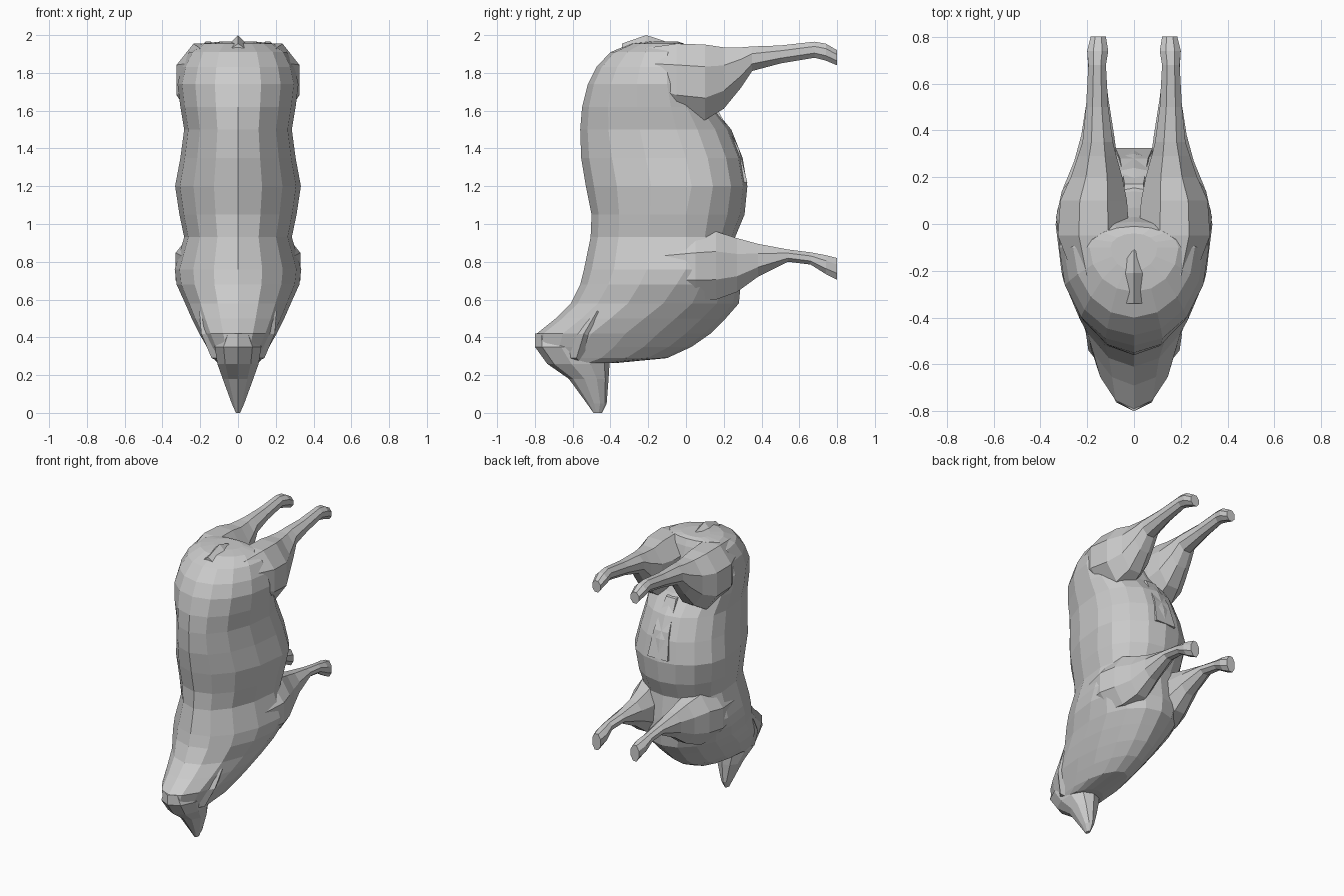
import bpy, bmesh, math
from mathutils import Vector


def loft(name, rings):
    """Skin a list of closed point rings and cap both ends, faces left flat."""
    bm = bmesh.new()
    loops = [[bm.verts.new(p) for p in ring] for ring in rings]
    n = len(loops[0])
    for a, b in zip(loops, loops[1:]):
        for i in range(n):
            j = (i + 1) % n
            bm.faces.new((a[i], a[j], b[j], b[i]))
    bm.faces.new(loops[0])
    bm.faces.new(loops[-1])
    bmesh.ops.recalc_face_normals(bm, faces=bm.faces)
    mesh = bpy.data.meshes.new(name)
    bm.to_mesh(mesh)
    bm.free()
    ob = bpy.data.objects.new(name, mesh)
    bpy.context.collection.objects.link(ob)
    return ob


def egg(z, back, wide, belly, half, n=16):
    """Horizontal section, widest at y = wide."""
    pts = []
    for i in range(n):
        t = 2 * math.pi * i / n
        c = math.cos(t)
        y = wide + c * ((belly - wide) if c > 0 else (wide - back))
        pts.append((half * math.sin(t), y, z))
    return pts


def limb(name, rows, side, n=8):
    """Leg running along +y; rows are y, inner x, outer x, low z, high z."""
    rings = []
    for y, x0, x1, z0, z1 in rows:
        ring = []
        for i in range(n):
            t = 2 * math.pi * (i + 0.5) / n
            k = 1 / math.cos(math.pi / n)
            ring.append((side * ((x0 + x1) / 2 + k * math.cos(t) * (x1 - x0) / 2), y,
                         (z0 + z1) / 2 + k * math.sin(t) * (z1 - z0) / 2))
        rings.append(ring)
    return loft(name, rings)


# Torso, neck and chest, nose end first
torso = [
    (0.265, -0.70, -0.52, -0.36, 0.11),
    (0.29, -0.74, -0.45, -0.10, 0.13),
    (0.35, -0.79, -0.38, 0.03, 0.165),
    (0.42, -0.79, -0.32, 0.13, 0.205),
    (0.50, -0.69, -0.22, 0.21, 0.245),
    (0.58, -0.61, -0.12, 0.28, 0.28),
    (0.68, -0.56, -0.05, 0.29, 0.325),
    (0.76, -0.54, 0.0, 0.28, 0.335),
    (0.93, -0.505, 0.0, 0.26, 0.285),
    (1.05, -0.50, 0.0, 0.31, 0.31),
    (1.20, -0.53, 0.03, 0.325, 0.333),
    (1.35, -0.555, 0.0, 0.30, 0.305),
    (1.50, -0.56, -0.05, 0.24, 0.285),
    (1.62, -0.55, -0.08, 0.14, 0.305),
    (1.74, -0.52, -0.10, 0.07, 0.32),
    (1.83, -0.475, -0.10, 0.03, 0.30),
    (1.91, -0.40, -0.10, 0.01, 0.26),
    (1.955, -0.29, -0.10, -0.01, 0.19),
    (1.965, -0.20, -0.10, -0.04, 0.10),
]
loft("body", [egg(*r) for r in torso])

# Head tapering down to the muzzle
head = [
    (0.42, -0.80, -0.62, -0.45, 0.09),
    (0.35, -0.80, -0.60, -0.42, 0.13),
    (0.26, -0.735, -0.55, -0.405, 0.115),
    (0.18, -0.62, -0.50, -0.41, 0.085),
    (0.05, -0.525, -0.47, -0.42, 0.035),
    (0.0, -0.49, -0.47, -0.445, 0.012),
]
loft("head", [egg(*r, n=10) for r in head])

hind = [
    (-0.22, 0.06, 0.26, 1.66, 1.93),
    (-0.05, 0.02, 0.325, 1.57, 1.955),
    (0.10, 0.03, 0.315, 1.55, 1.95),
    (0.20, 0.05, 0.27, 1.61, 1.935),
    (0.29, 0.075, 0.24, 1.72, 1.935),
    (0.35, 0.09, 0.22, 1.81, 1.94),
    (0.50, 0.11, 0.205, 1.85, 1.945),
    (0.68, 0.12, 0.195, 1.88, 1.965),
    (0.74, 0.11, 0.20, 1.865, 1.955),
    (0.80, 0.12, 0.185, 1.84, 1.92),
]
fore = [
    (-0.12, 0.08, 0.30, 0.62, 0.92),
    (0.05, 0.05, 0.33, 0.60, 0.95),
    (0.16, 0.06, 0.30, 0.60, 0.96),
    (0.27, 0.07, 0.255, 0.64, 0.925),
    (0.38, 0.085, 0.225, 0.72, 0.895),
    (0.54, 0.11, 0.20, 0.80, 0.865),
    (0.66, 0.125, 0.195, 0.785, 0.85),
    (0.74, 0.11, 0.20, 0.735, 0.835),
    (0.80, 0.12, 0.185, 0.705, 0.82),
]
for label, s in (("left", -1), ("right", 1)):
    limb(label + "_hind_leg", hind, s)
    limb(label + "_front_leg", fore, s)
    # Ear folded back along the neck
    loft(label + "_ear", [
        [(s * 0.10, -0.63, 0.29), (s * 0.14, -0.58, 0.29), (s * 0.10, -0.56, 0.27)],
        [(s * 0.13, -0.62, 0.41), (s * 0.195, -0.54, 0.42), (s * 0.14, -0.46, 0.38)],
        [(s * 0.17, -0.50, 0.53), (s * 0.205, -0.47, 0.54), (s * 0.19, -0.43, 0.52)],
    ])

# Short tail stub over the rump
loft("tail", [
    [(-0.05, -0.34, 1.92), (0.05, -0.34, 1.92), (0.0, -0.34, 1.955)],
    [(-0.05, -0.21, 1.95), (0.05, -0.21, 1.95), (0.0, -0.21, 2.0)],
    [(-0.05, -0.10, 1.94), (0.05, -0.10, 1.94), (0.0, -0.12, 1.97)],
    [(-0.02, -0.02, 1.88), (0.02, -0.02, 1.88), (0.0, -0.03, 1.93)],
])

# Belly flap between the hind legs
loft("udder", [
    [(-0.08, 0.15, 1.22), (0.08, 0.15, 1.22), (0.08, 0.325, 1.22), (-0.08, 0.325, 1.22)],
    [(-0.08, 0.10, 1.42), (0.08, 0.10, 1.42), (0.06, 0.28, 1.40), (-0.06, 0.28, 1.40)],
    [(-0.05, 0.05, 1.62), (0.05, 0.05, 1.62), (0.04, 0.17, 1.60), (-0.04, 0.17, 1.60)],
])
